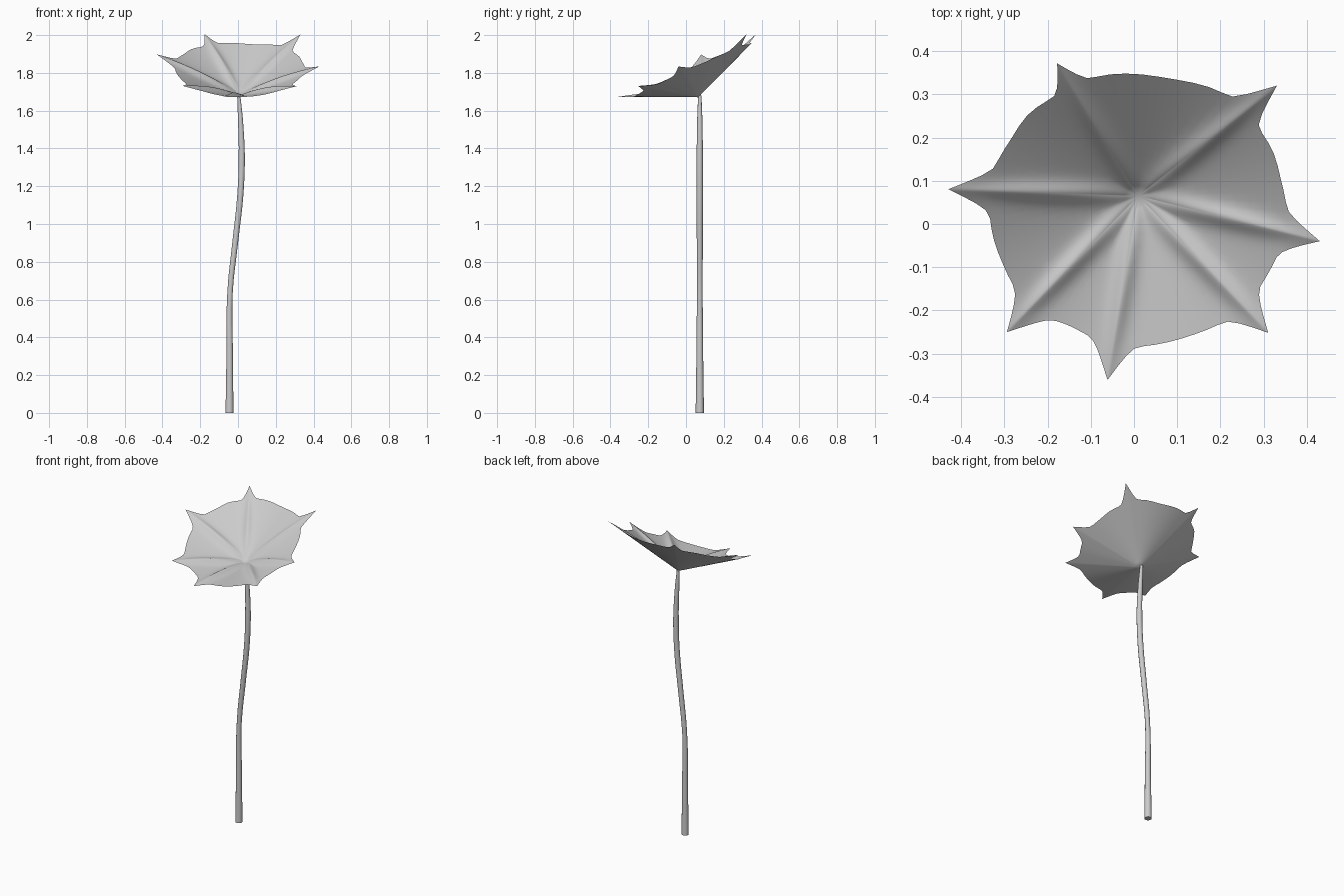
import bpy, bmesh, math
from mathutils import Vector

cube = bpy.data.objects.get("Cube")
if cube:
    bpy.data.objects.remove(cube, do_unlink=True)

grey = bpy.data.materials.new("plain grey")
grey.use_nodes = True
colour = (0.6, 0.6, 0.6, 1)
grey.diffuse_color = colour
grey.node_tree.nodes["Principled BSDF"].inputs["Base Color"].default_value = colour

CENTRE = Vector((0.01, 0.065, 1.683))
RINGS, STEPS = 12, 18
SPIKE_WIDTH = math.radians(10)

# each lobe: spike angle, spike radius, shoulder radius, radius midway to the next spike
LOBES = [(-14, .433, .35, .33), (38.5, .41, .315, .28), (121.5, .36, .295, .32),
         (178, .44, .345, .35), (226, .438, .36, .34), (260.5, .432, .35, .345),
         (313.5, .437, .355, .35)]


def rim_points():
    """Angle, radius and angular distance to the closest spike, all round the rim."""
    points = []
    for i, (start, tip_a, base_a, mid) in enumerate(LOBES):
        end, tip_b, base_b, _ = LOBES[(i + 1) % len(LOBES)]
        span = math.radians((end - start) % 360)
        for k in range(STEPS):
            s = k / STEPS
            t = s - 0.8 * math.sin(math.tau * s) / math.tau
            tip, base = (tip_a, base_a) if t < 0.5 else (tip_b, base_b)
            gap = span * min(t, 1 - t)
            body = base + (mid - base) * math.sin(math.pi * t) ** 2
            spike = max(0, 1 - gap / SPIKE_WIDTH) ** 1.8
            points.append((math.radians(start) + span * t, body + (tip - base) * spike, gap))
    return points


def cup_point(angle, radius, gap, f, top):
    """Tilted cone with raised ribs on its upper side."""
    r = radius * f
    z = r * (0.47 + 0.5 * math.sin(angle))
    if top:
        rib = math.exp(-(r * gap / 0.022) ** 2)
        z += 0.018 * rib * math.sin(math.pi * f)
    else:
        z -= 0.012 * (1 - f)
    return CENTRE + Vector((r * math.cos(angle), r * math.sin(angle), z))


# flower cup: ribbed upper skin and smooth lower skin sharing one rim
bm = bmesh.new()
rim = rim_points()
n = len(rim)
edge = [bm.verts.new(cup_point(*p, 1, True)) for p in rim]
for top in (True, False):
    apex = bm.verts.new(cup_point(0, 0, 0, 0, top))
    rings = [[bm.verts.new(cup_point(*p, j / RINGS, top)) for p in rim]
             for j in range(1, RINGS)] + [edge]
    for k in range(n):
        m = (k + 1) % n
        faces = [(apex, rings[0][k], rings[0][m])]
        faces += [(a[k], b[k], b[m], a[m]) for a, b in zip(rings, rings[1:])]
        for face in faces:
            bm.faces.new(face if top else face[::-1])
mesh = bpy.data.meshes.new("flower_cup")
bm.to_mesh(mesh)
bm.free()
cup = bpy.data.objects.new("flower_cup", mesh)
bpy.context.collection.objects.link(cup)
mesh.materials.append(grey)
bpy.context.view_layer.objects.active = cup
cup.select_set(True)
bpy.ops.object.shade_smooth_by_angle(angle=math.radians(50))

# stem: gently swaying tapered tube (x, z, radius)
PATH = [(-.045, 0, .022), (-.044, .3, .018), (-.042, .64, .015), (-.015, .9, .016),
        (.012, 1.15, .017), (.02, 1.36, .017), (.013, 1.55, .014), (.004, 1.68, .009)]
curve = bpy.data.curves.new("stem", "CURVE")
curve.dimensions = "3D"
curve.bevel_depth = 1
curve.bevel_resolution = 3
curve.use_fill_caps = True
spline = curve.splines.new("BEZIER")
spline.resolution_u = 4
spline.bezier_points.add(len(PATH) - 1)
for point, (x, z, radius) in zip(spline.bezier_points, PATH):
    point.co = (x, 0.073, z)
    point.radius = radius
    point.handle_left_type = point.handle_right_type = "AUTO"
spline.use_smooth = True
curve.materials.append(grey)
stem = bpy.data.objects.new("stem", curve)
bpy.context.collection.objects.link(stem)
